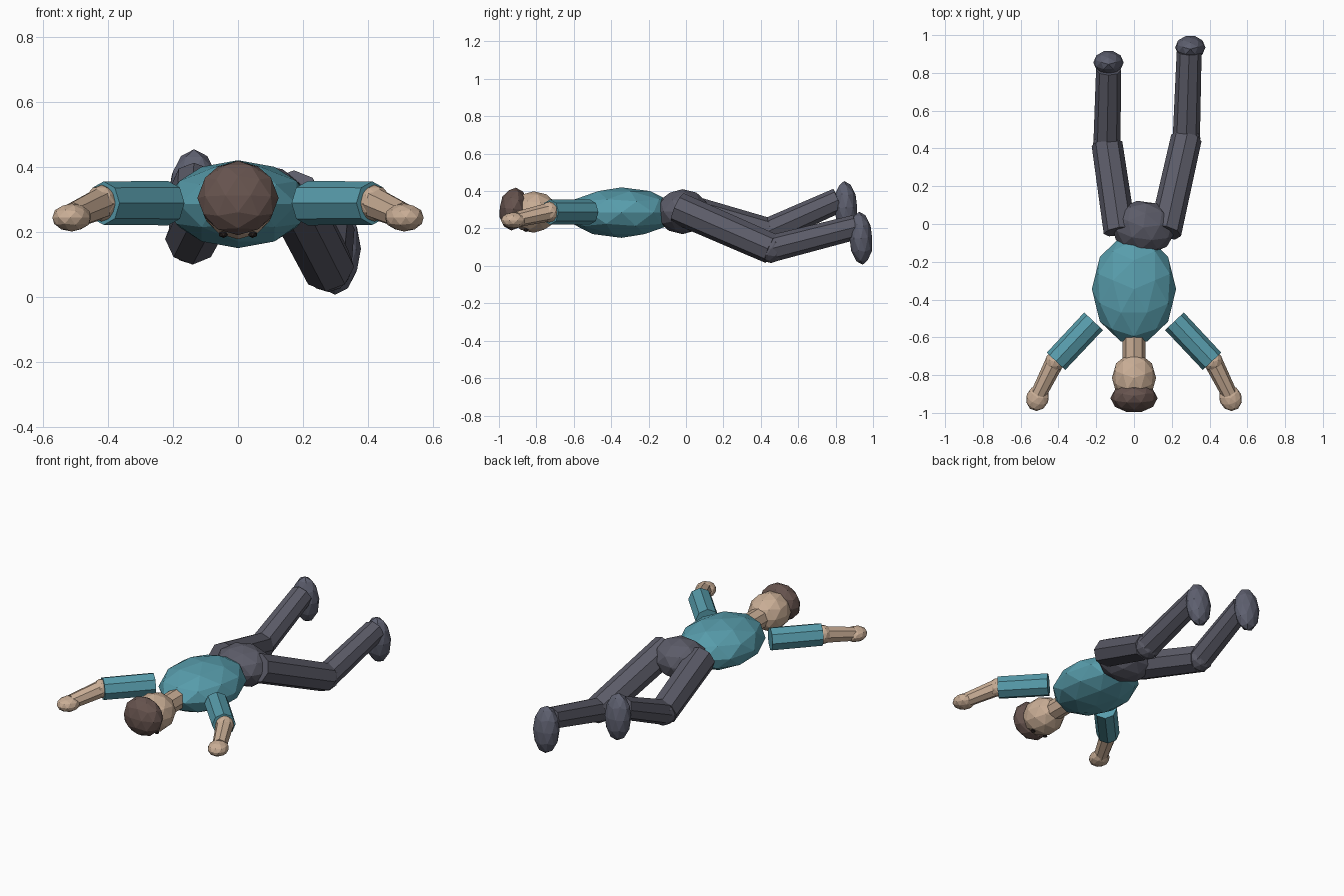
import bpy
import bmesh
from math import radians
from mathutils import Matrix, Vector

if "Cube" in bpy.data.objects:
    bpy.data.objects.remove(bpy.data.objects["Cube"], do_unlink=True)


def material(name, srgb):
    col = [(c / 255) ** 2.2 for c in srgb] + [1]
    m = bpy.data.materials.new(name)
    m.use_nodes = True
    m.diffuse_color = col
    bsdf = m.node_tree.nodes["Principled BSDF"]
    bsdf.inputs["Base Color"].default_value = col
    bsdf.inputs["Roughness"].default_value = 0.9
    return m


SHIRT = material("teal shirt", (88, 155, 170))
SKIN = material("skin", (200, 172, 148))
HAIR = material("dark brown hair", (102, 84, 79))
TROUSERS = material("grey trousers", (92, 92, 104))
SHOES = material("slate shoes", (94, 96, 111))
EYES = material("dark eyes", (45, 38, 36))


def finish(bm, name, mat):
    mesh = bpy.data.meshes.new(name)
    bm.to_mesh(mesh)
    bm.free()
    mesh.materials.append(mat)
    obj = bpy.data.objects.new(name, mesh)
    bpy.context.collection.objects.link(obj)
    return obj


def ball(name, centre, half, mat, tilt=0, turn=0, detail=2):
    """Faceted ellipsoid with the given half sizes."""
    bm = bmesh.new()
    bmesh.ops.create_icosphere(bm, subdivisions=detail, radius=1)
    bm.transform(Matrix.Rotation(radians(90), 4, "Z"))
    ext = [max(abs(v.co[i]) for v in bm.verts) for i in range(3)]
    scale = Matrix.Diagonal([h / e for h, e in zip(half, ext)] + [1])
    spin = Matrix.Rotation(radians(turn), 4, "Z") @ Matrix.Rotation(radians(tilt), 4, "X")
    bm.transform(Matrix.Translation(centre) @ spin @ scale)
    return finish(bm, name, mat)


def limb(name, start, end, r1, r2, mat):
    """Eight-sided tube between two joints."""
    a, b = Vector(start), Vector(end)
    bm = bmesh.new()
    bmesh.ops.create_cone(bm, cap_ends=True, segments=8, radius1=r1,
                          radius2=r2, depth=(b - a).length)
    turn = (b - a).to_track_quat("Z", "Y").to_matrix().to_4x4()
    bm.transform(Matrix.Translation((a + b) / 2) @ turn)
    return finish(bm, name, mat)


# Trunk
ball("torso", (0, -0.345, 0.285), (0.223, 0.278, 0.135), SHIRT)
ball("pelvis", (0.05, -0.018, 0.29), (0.17, 0.135, 0.12), TROUSERS, turn=-8)

# Head, lying face down
limb("neck", (0, -0.58, 0.285), (0, -0.74, 0.285), 0.06, 0.06, SKIN)
ball("head", (0, -0.815, 0.288), (0.117, 0.125, 0.111), SKIN)
ball("hair", (0, -0.922, 0.304), (0.125, 0.074, 0.115), HAIR, tilt=-6)

# Arms, mirrored
for side, s in (("left", 1), ("right", -1)):
    elbow = (s * 0.42, -0.73, 0.288)
    wrist = (s * 0.505, -0.9, 0.25)
    ball(side + "_eye", (s * 0.045, -0.855, 0.192), (0.013, 0.013, 0.011), EYES, detail=1)
    limb(side + "_upper_arm", (s * 0.214, -0.515, 0.288),
         (s * 0.413, -0.727, 0.288), 0.068, 0.067, SHIRT)
    ball(side + "_elbow", elbow, (0.052, 0.052, 0.056), SKIN)
    limb(side + "_forearm", elbow, wrist, 0.05, 0.042, SKIN)
    ball(side + "_hand", (s * 0.511, -0.922, 0.244), (0.06, 0.066, 0.043), SKIN, turn=s * 20)

# Legs, each in its own pose
poses = {
    "left": ((0.165, -0.045, 0.31), (0.277, 0.455, 0.092),
             (0.292, 0.91, 0.208), (0.298, 0.935, 0.148)),
    "right": ((-0.075, -0.04, 0.31), (-0.143, 0.425, 0.178),
              (-0.135, 0.815, 0.352), (-0.135, 0.855, 0.312)),
}
for side, (hip, knee, ankle, foot) in poses.items():
    limb(side + "_thigh", hip, knee, 0.086, 0.082, TROUSERS)
    ball(side + "_knee", knee, (0.075, 0.075, 0.077), TROUSERS)
    limb(side + "_shin", knee, ankle, 0.072, 0.066, TROUSERS)
    ball(side + "_foot", foot, (0.08, 0.06, 0.142), SHOES, tilt=4)
